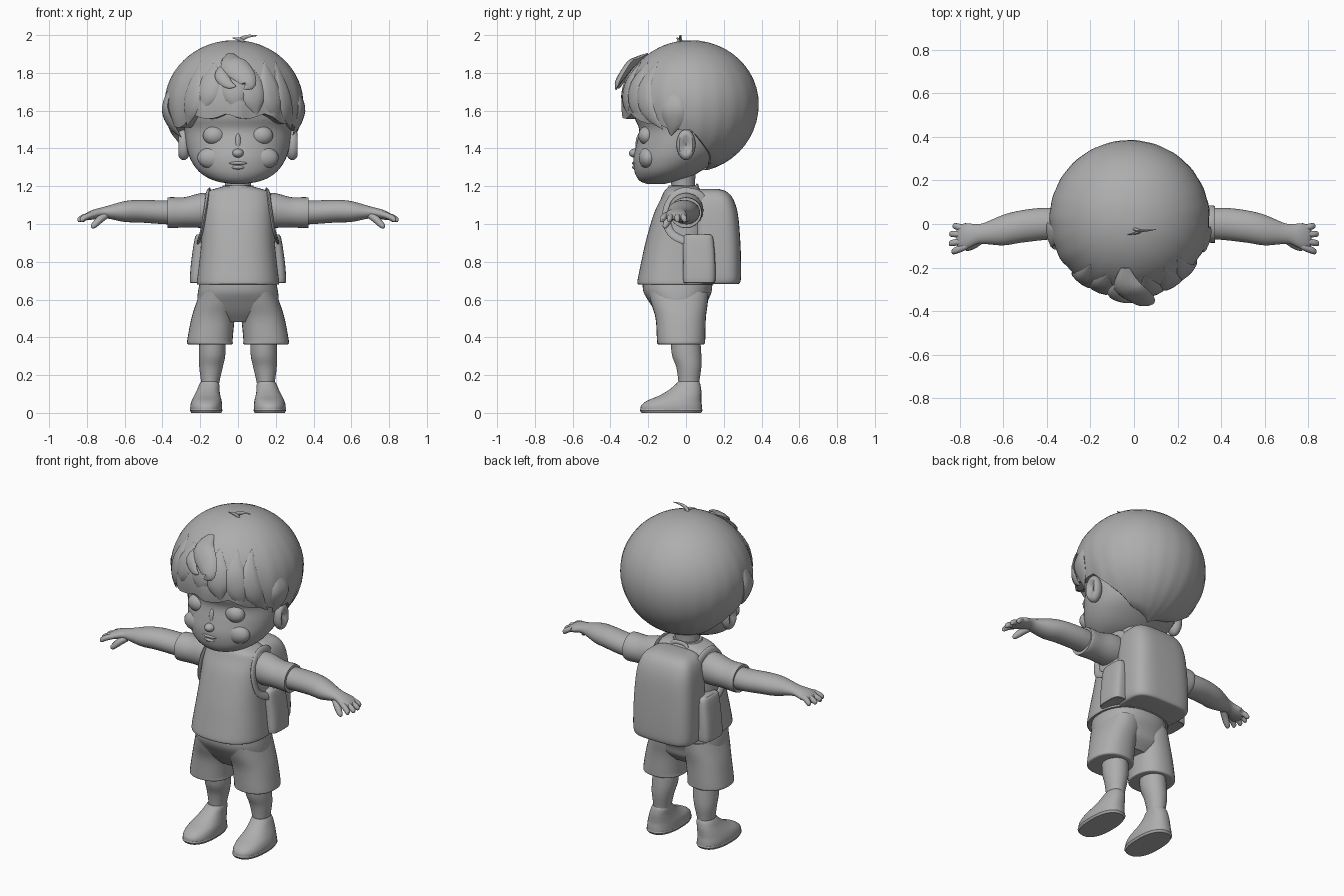
import bpy, bmesh, math
from mathutils import Vector

GREY = bpy.data.materials.new("plain_grey")
GREY.diffuse_color = (0.42, 0.42, 0.42, 1)
HEAD = Vector((-0.02, 0.025, 1.635))


def finish(name, bm, mirror=False, angle=40):
    bmesh.ops.recalc_face_normals(bm, faces=bm.faces)
    me = bpy.data.meshes.new(name)
    bm.to_mesh(me)
    bm.free()
    me.materials.append(GREY)
    ob = bpy.data.objects.new(name, me)
    bpy.context.collection.objects.link(ob)
    bpy.ops.object.select_all(action='DESELECT')
    ob.select_set(True)
    bpy.context.view_layer.objects.active = ob
    bpy.ops.object.shade_smooth_by_angle(angle=math.radians(angle))
    if mirror:
        ob.modifiers.new("mirror", 'MIRROR').use_mirror_merge = False
    return ob


def smooth_path(rows, steps):
    """Catmull-Rom interpolation of rows of numbers."""
    rows = [Vector(r) for r in rows]
    out = []
    for i in range(len(rows) - 1):
        a, b, c, d = rows[max(i - 1, 0)], rows[i], rows[i + 1], rows[min(i + 2, len(rows) - 1)]
        for k in range(steps):
            t = k / steps
            out.append(0.5 * (2 * b + (c - a) * t + (2 * a - 5 * b + 4 * c - d) * t * t
                              + (3 * b - a - 3 * c + d) * t ** 3))
    return out + [rows[-1]]


def skin(bm, rings):
    rings = [[bm.verts.new(p) for p in r] for r in rings]
    n = len(rings[0])
    for a, b in zip(rings, rings[1:]):
        for j in range(n):
            bm.faces.new((a[j], a[(j + 1) % n], b[(j + 1) % n], b[j]))
    return rings


def loft(name, rows, axis='Z', power=2, seg=32, steps=4, mirror=False):
    """Rows are (position, centre 1, centre 2, radius 1, radius 2)."""
    def rnd(v):
        return math.copysign(abs(v) ** (2 / power), v)
    rings = []
    for t, c1, c2, r1, r2 in smooth_path(rows, steps):
        ring = []
        for j in range(seg):
            a = 2 * math.pi * j / seg
            u, v = c1 + r1 * rnd(math.cos(a)), c2 + r2 * rnd(math.sin(a))
            ring.append((u, v, t) if axis == 'Z' else (t, u, v))
        rings.append(ring)
    bm = bmesh.new()
    rings = skin(bm, rings)
    bm.faces.new(rings[0])
    bm.faces.new(rings[-1])
    return finish(name, bm, mirror)


def tube(name, rows, flat=1, ref=None, mirror=False, seg=10):
    """Rows are (x, y, z, radius); without ref it lies flat on the head."""
    path = smooth_path([r[:3] for r in rows], 4)
    radii = smooth_path([(r[3], 0) for r in rows], 4)
    rings = []
    for i, p in enumerate(path):
        t = (path[min(i + 1, len(path) - 1)] - path[max(i - 1, 0)]).normalized()
        out = Vector(ref) if ref else p - HEAD
        side = t.cross(out).normalized()
        nrm = side.cross(t)
        r = max(radii[i][0], 0.001)
        rings.append([p + side * r * math.cos(2 * math.pi * j / seg)
                      + nrm * r * flat * math.sin(2 * math.pi * j / seg) for j in range(seg)])
    bm = bmesh.new()
    rings = skin(bm, rings)
    bm.faces.new(rings[0])
    bm.faces.new(rings[-1])
    return finish(name, bm, mirror, 50)


def ball(name, centre, radii, mirror=False, dish=False):
    bm = bmesh.new()
    bmesh.ops.create_uvsphere(bm, u_segments=24, v_segments=16, radius=1)
    for v in bm.verts:
        r = math.hypot(v.co.y, v.co.z)
        if dish and v.co.x > 0 and r < 0.75:
            v.co.x -= 0.9 * (1 - r / 0.75)
        v.co = Vector([c + k * s for c, k, s in zip(centre, v.co, radii)])
    return finish(name, bm, mirror)


# Face and neck
loft("face", [(1.213, 0, -.16, .04, .05), (1.225, 0, -.15, .11, .09), (1.25, 0, -.12, .17, .142),
              (1.29, 0, -.09, .218, .185), (1.35, 0, -.05, .255, .228), (1.42, 0, -.02, .275, .243),
              (1.5, 0, 0, .285, .248), (1.58, 0, .01, .30, .285), (1.72, 0, .02, .28, .28),
              (1.85, 0, .02, .16, .17)], seg=48)
loft("neck", [(1.12, 0, -.01, .075, .07), (1.2, 0, -.015, .068, .062), (1.3, 0, -.02, .08, .075)])
ball("eye", (.125, -.207, 1.468), (.06, .045, .05), True)
ball("nose", (0, -.27, 1.375), (.03, .032, .024))
ball("nose_bridge", (0, -.245, 1.42), (.018, .022, .06))
ball("cheek", (.13, -.20, 1.35), (.085, .05, .06), True)
ball("upper_lip", (0, -.268, 1.322), (.05, .018, .01))
ball("lower_lip", (0, -.266, 1.300), (.036, .02, .012))
tube("eyebrow", [(.05, -.25, 1.54, .008), (.13, -.235, 1.557, .014), (.2, -.185, 1.535, .005)], .5, mirror=True)
ball("ear", (.288, .0, 1.42), (.042, .05, .082), True, True)

# Hair cap: a dome whose lower edge follows the hairline
HAIRLINE = [(0, 1.585), (35, 1.585), (55, 1.54), (75, 1.52), (90, 1.50), (105, 1.42), (125, 1.32), (180, 1.285)]


def hairline(deg):
    for (a, za), (b, zb) in zip(HAIRLINE, HAIRLINE[1:]):
        if deg <= b:
            return za + (zb - za) * (deg - a) / (b - a)
    return HAIRLINE[-1][1]


COLS, ROWS = 96, 22
rings = []
for i in range(1, ROWS + 2):
    ring = []
    for j in range(COLS):
        a = 2 * math.pi * j / COLS
        deg = math.degrees(min(a, 2 * math.pi - a))
        front = max(0, 1 - deg / 120)
        low = hairline(deg) - .028 * abs(math.sin(5.5 * a + .6)) * min(1, 2 * front)
        end = math.acos(max(-1, min(1, (low - HEAD.z) / .36)))
        th = end * min(i, ROWS) / ROWS
        fall = min(1, (th / end) ** 2)
        k = 1 + fall * (.02 * front * math.sin(11 * a + 1) + .007 * math.sin(23 * a))
        k *= .72 if i > ROWS else 1
        rz = .338 if th < math.pi / 2 else .36
        ring.append((HEAD.x + .367 * k * math.sin(th) * math.sin(a),
                     HEAD.y - .36 * k * math.sin(th) * math.cos(a), HEAD.z + rz * math.cos(th)))
    rings.append(ring)
bm = bmesh.new()
rings = skin(bm, rings)
bm.faces.new(rings[0])
finish("hair_cap", bm, angle=35)

# Fringe locks, forehead curl, side locks and cowlick
for n, (x0, x1, ztip, w) in enumerate([(-.03, -.01, 1.60, .07), (.05, .10, 1.575, .07), (-.12, -.19, 1.60, .065),
                                       (.14, .21, 1.54, .065), (-.2, -.27, 1.52, .06), (.2, .285, 1.50, .055)]):
    rows = []
    for t, r in ((0, .02), (.35, .8), (.7, .85), (1, .03)):
        x, z = x0 + (x1 - x0) * t, 1.86 + (ztip - 1.86) * t
        d = 1 - ((x - HEAD.x) / .37) ** 2 - ((z - HEAD.z) / .35) ** 2
        rows.append((x, HEAD.y - .355 * math.sqrt(max(d, .02)), z, w * r))
    tube("fringe_lock_%d" % n, rows, .28)
tube("forehead_curl", [(-.04, -.20, 1.90, .02), (-.03, -.285, 1.85, .065), (.03, -.335, 1.79, .06),
                       (.06, -.365, 1.74, .035), (.03, -.37, 1.715, .004)], .35)
tube("forehead_curl_tip", [(-.07, -.27, 1.85, .01), (-.09, -.32, 1.79, .035), (-.05, -.35, 1.74, .025),
                           (-.01, -.36, 1.73, .003)], .4)
tube("left_temple_lock", [(.31, -.06, 1.72, .02), (.335, -.07, 1.62, .06), (.32, -.07, 1.54, .05),
                          (.29, -.08, 1.47, .004)], .25)
tube("right_temple_lock", [(-.35, -.04, 1.74, .02), (-.385, -.05, 1.62, .06), (-.355, -.07, 1.53, .05),
                           (-.30, -.09, 1.46, .004)], .25)
tube("cowlick_long", [(0, -.02, 1.955, .012), (.02, -.03, 1.98, .012), (.055, -.03, 1.994, .008),
                      (.10, -.025, 1.997, .002)], .6, (0, 1, 0))
tube("cowlick_short", [(.03, -.03, 1.95, .012), (.015, -.04, 1.975, .01), (-.03, -.05, 1.985, .002)], .6, (0, 1, 0))

# Shirt with collar and sleeves
loft("shirt", [(.68, 0, -.055, .212, .195), (.69, 0, -.055, .218, .203), (.76, 0, -.055, .21, .19),
               (.9, 0, -.04, .195, .175), (1.05, 0, -.025, .187, .147), (1.13, 0, -.015, .182, .12),
               (1.17, 0, -.015, .165, .102), (1.19, 0, -.015, .11, .085), (1.2, 0, -.015, .075, .07)],
     power=2.4, seg=48)
loft("collar", [(1.175, 0, -.018, .085, .078), (1.19, 0, -.018, .088, .08), (1.205, 0, -.018, .08, .073)])
loft("sleeve", [(.1, 0, 1.07, .085, .085), (.19, 0, 1.072, .092, .092), (.28, 0, 1.062, .084, .08),
                (.35, 0, 1.06, .086, .082), (.372, -.002, 1.06, .084, .08)], 'X', mirror=True)

# Arms, hands and fingers
loft("arm", [(.33, .002, 1.06, .07, .064), (.42, 0, 1.063, .074, .062), (.52, -.012, 1.068, .074, .06),
             (.6, -.028, 1.066, .07, .055), (.68, -.042, 1.063, .05, .036), (.72, -.047, 1.06, .046, .028),
             (.765, -.055, 1.05, .058, .026), (.8, -.06, 1.04, .055, .02), (.815, -.062, 1.035, .03, .01)],
     'X', mirror=True)
for name, y, dy, length in (("index", -.108, -.02, .055), ("middle", -.078, -.012, .068),
                            ("ring", -.046, 0, .066), ("little", -.018, .01, .05)):
    tube(name + "_finger", [(.765, y + .01, 1.05, .015), (.785, y, 1.045, .016),
                            (.775 + length * .7, y + dy * .6, 1.033, .0155),
                            (.775 + length, y + dy, 1.02, .012), (.78 + length, y + dy, 1.018, .004)],
         1, (0, 1, 0), True)
tube("thumb", [(.70, -.07, 1.045, .018), (.73, -.09, 1.025, .02), (.755, -.105, 1.0, .017),
               (.77, -.112, .985, .012), (.775, -.114, .98, .003)], 1, (0, 1, 0), True)

# Shorts
loft("shorts_hips", [(.48, 0, -.03, .12, .08), (.53, 0, -.03, .2, .125), (.58, 0, -.04, .215, .15),
                     (.64, 0, -.045, .212, .18), (.7, 0, -.045, .2, .185)], power=2.3, seg=48)
loft("shorts_leg", [(.362, .148, -.026, .105, .11), (.366, .148, -.026, .12, .125), (.39, .148, -.026, .12, .128),
                    (.5, .132, -.028, .115, .133), (.58, .11, -.035, .112, .15), (.64, .1, -.04, .10, .16)],
     power=2.3, mirror=True)

# Legs and shoes
loft("leg", [(.1, .148, .015, .045, .055), (.16, .147, .015, .048, .055), (.24, .143, .015, .062, .066),
             (.31, .137, .003, .07, .078), (.42, .135, -.005, .068, .078)], mirror=True)
loft("shoe", [(.005, .168, -.078, .077, .155), (.015, .168, -.078, .084, .163), (.04, .168, -.076, .084, .16),
              (.065, .166, -.062, .079, .143), (.09, .163, -.032, .07, .113), (.12, .158, -.006, .06, .087),
              (.15, .152, .01, .053, .066), (.165, .15, .013, .046, .056)], power=2.3, mirror=True)
loft("shoe_sole", [(0, .168, -.078, .08, .158), (.012, .168, -.078, .086, .166), (.02, .168, -.078, .084, .163)],
     power=2.4, steps=1, mirror=True)

# Backpack with side pockets, handle and straps
loft("backpack", [(.682, 0, .16, .17, .11), (.69, 0, .16, .188, .126), (.74, 0, .16, .195, .132),
                  (.9, 0, .158, .192, .13), (1.05, 0, .152, .182, .123), (1.13, 0, .143, .165, .108),
                  (1.17, 0, .132, .135, .085), (1.185, 0, .125, .09, .05)], power=3.6, seg=48)
loft("side_pocket", [(.69, .2, .07, .045, .075), (.7, .2, .07, .055, .085), (.8, .195, .07, .053, .085),
                     (.92, .185, .065, .045, .08), (.945, .182, .065, .035, .065)], power=3.6, mirror=True)
tube("backpack_handle", [(-.05, .07, 1.15, .014), (-.04, .06, 1.195, .014), (.04, .06, 1.195, .014),
                         (.05, .07, 1.15, .014)], .6, (0, 1, 0))
tube("shoulder_strap", [(.15, .10, 1.12, .022), (.155, .05, 1.165, .022), (.16, -.04, 1.165, .022),
                        (.172, -.1, 1.08, .022), (.19, -.09, .97, .022), (.205, -.03, .92, .022),
                        (.205, .05, .9, .022)], .4, (1, 0, .4), True)
